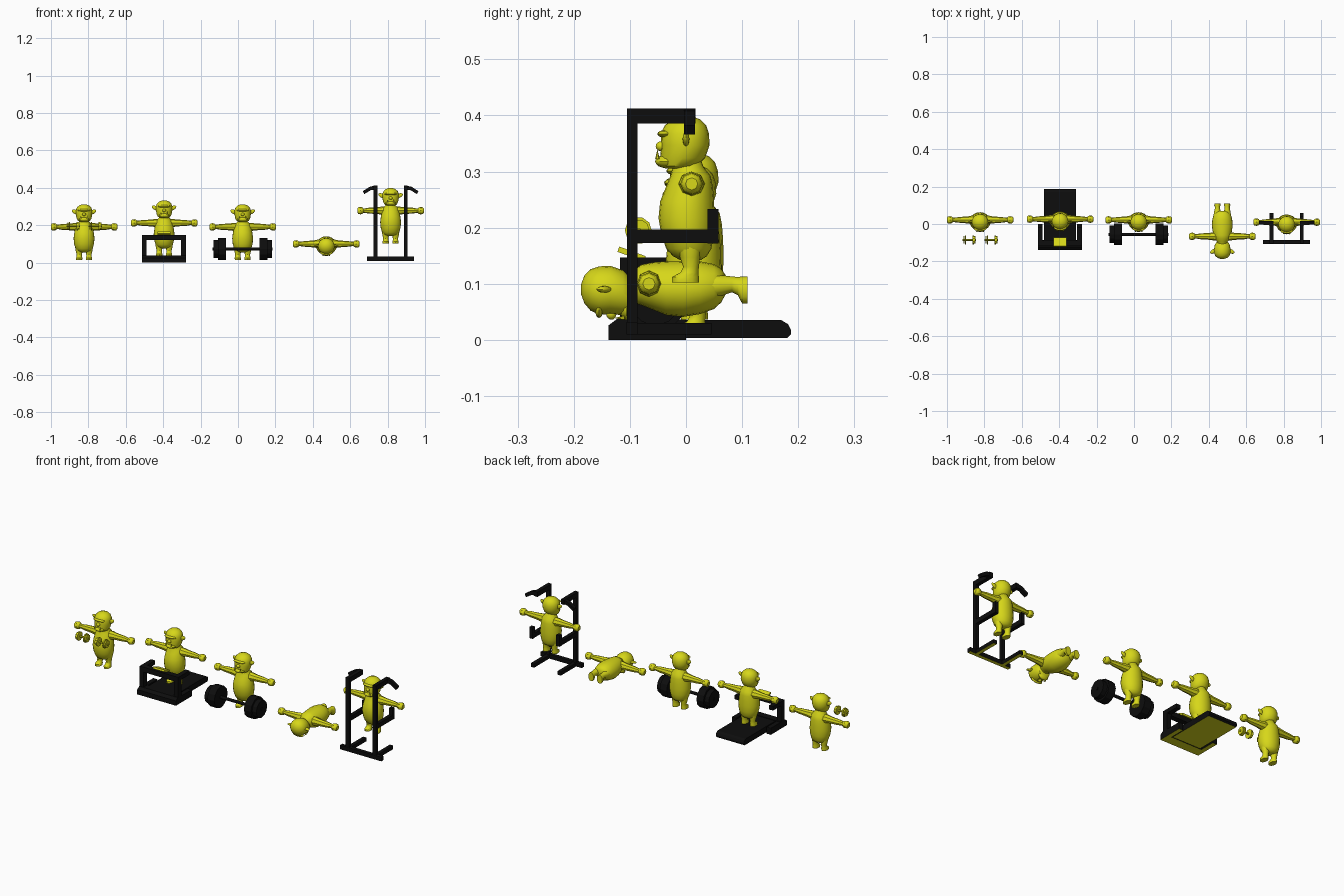
import bpy, bmesh, math
from mathutils import Matrix, Vector

if "Cube" in bpy.data.objects:
    bpy.data.objects.remove(bpy.data.objects["Cube"])


def material(name, rgb):
    m = bpy.data.materials.new(name)
    m.diffuse_color = (*rgb, 1)
    m.use_nodes = True
    m.node_tree.nodes["Principled BSDF"].inputs["Base Color"].default_value = m.diffuse_color
    return m


YELLOW = material("yellow", (0.68, 0.68, 0.01))
BLACK = material("black", (0.004, 0.004, 0.004))


def finish(bm, name, mats, smooth=False, yellow_below=False):
    bmesh.ops.recalc_face_normals(bm, faces=bm.faces)
    me = bpy.data.meshes.new(name)
    for f in bm.faces:
        f.smooth = smooth
        if yellow_below and f.normal.z < -0.9:
            f.material_index = 1
    bm.to_mesh(me)
    bm.free()
    for m in mats:
        me.materials.append(m)
    ob = bpy.data.objects.new(name, me)
    bpy.context.collection.objects.link(ob)
    return ob


def loft(bm, rings, n, place):
    """Skin elliptical rings (height, radius a, radius b, centre b) and cap the ends."""
    loops = []
    for h, a, b, c in rings:
        loops.append([bm.verts.new(place(a * math.cos(t), c + b * math.sin(t), h))
                      for t in (2 * math.pi * i / n for i in range(n))])
    for lo, hi in zip(loops, loops[1:]):
        for i in range(n):
            j = (i + 1) % n
            bm.faces.new((lo[i], lo[j], hi[j], hi[i]))
    bm.faces.new(loops[0][::-1])
    bm.faces.new(loops[-1])


def blob(bm, centre, radii, tilt=0):
    m = Matrix.Translation(centre) @ Matrix.Rotation(tilt, 4, 'Y') @ Matrix.Diagonal((*radii, 1))
    bmesh.ops.create_uvsphere(bm, u_segments=12, v_segments=8, radius=1, matrix=m)


def box(name, lo, hi, mat=BLACK, yellow_below=False, tilt=0):
    lo, hi = Vector(lo), Vector(hi)
    bm = bmesh.new()
    m = Matrix.Translation((lo + hi) / 2) @ Matrix.Rotation(tilt, 4, 'X') @ Matrix.Diagonal((*(hi - lo), 1))
    bmesh.ops.create_cube(bm, size=1, matrix=m)
    return finish(bm, name, (mat, YELLOW), yellow_below=yellow_below)


def prism(name, outline, axis, lo, hi, yellow_below=False):
    """Extrude a 2D outline along x ('X', outline is y,z) or y ('Y', outline is x,z)."""
    bm = bmesh.new()
    at = (lambda p, d: (d, p[0], p[1])) if axis == 'X' else (lambda p, d: (p[0], d, p[1]))
    f = bm.faces.new([bm.verts.new(at(p, lo)) for p in outline])
    new = bmesh.ops.extrude_face_region(bm, geom=[f])['geom']
    bmesh.ops.translate(bm, vec=at((0, 0), hi - lo), verts=[v for v in new if isinstance(v, bmesh.types.BMVert)])
    return finish(bm, name, (BLACK, YELLOW), yellow_below=yellow_below)


def weight(name, centre, stacks, n, mat):
    """Bar with discs on both ends; stacks hold (inner x, outer x, radius)."""
    bm = bmesh.new()
    turn = Matrix.Rotation(math.pi / 2, 4, 'Y')
    for a, b, r in stacks:
        for s in ((1, -1) if a >= 0 else (0,)):
            m = Matrix.Translation(Vector(centre) + Vector((s * (a + b) / 2, 0, 0))) @ turn
            bmesh.ops.create_cone(bm, cap_ends=True, segments=n, radius1=r, radius2=r, depth=b - a, matrix=m)
    return finish(bm, name, (mat,))


# ---- figure, feet at the origin, arms spread ----
bm = bmesh.new()
upright = lambda a, b, h: (a, b, h)
# torso and neck
loft(bm, [(.040, .018, .018, .008), (.047, .036, .030, .007), (.06, .046, .040, .005),
          (.085, .053, .047, .003), (.115, .056, .050, .001), (.145, .052, .048, .002),
          (.17, .047, .042, .006), (.19, .041, .036, .008), (.205, .027, .028, .004),
          (.22, .024, .026, .0)], 20, upright)
# head
loft(bm, [(.203, .018, .018, -.018), (.208, .032, .032, -.012), (.222, .040, .040, -.006),
          (.245, .044, .043, -.001), (.265, .044, .043, -.002), (.28, .038, .037, -.001),
          (.291, .026, .025, .0), (.297, .009, .009, .0)], 20, upright)
blob(bm, (0, -.034, .216), (.029, .021, .012))        # jaw
blob(bm, (0, -.037, .265), (.034, .014, .007))        # brow
blob(bm, (0, -.044, .243), (.010, .010, .009))        # nose
for s in (1, -1):
    blob(bm, (s * .047, .0, .256), (.020, .006, .011), -s * .5)     # ear
    bmesh.ops.create_cone(bm, cap_ends=True, segments=6, radius1=.004, radius2=.0005, depth=.016,
                          matrix=Matrix.Translation((s * .017, -.051, .228)))  # tusk
    # arm with fist
    side = lambda a, b, h, s=s: (s * h, .010 + b, .176 + a)
    loft(bm, [(.025, .022, .024, 0), (.045, .022, .023, 0), (.065, .019, .019, 0), (.09, .017, .017, 0),
              (.115, .016, .015, 0), (.138, .012, .012, 0), (.146, .012, .012, 0), (.150, .017, .017, 0),
              (.160, .020, .020, 0), (.172, .018, .018, 0), (.178, .011, .011, 0)], 8, side)
    # leg
    leg = lambda a, b, h, s=s: (s * .026 + a, b, h)
    loft(bm, [(.0, .016, .024, -.001), (.010, .017, .024, -.001), (.018, .014, .016, .006),
              (.028, .014, .014, .009), (.045, .018, .018, .007), (.065, .021, .022, .006),
              (.085, .022, .024, .004)], 12, leg)
first = finish(bm, "dumbbell_athlete", (YELLOW,), smooth=True)
first.data.set_sharp_from_angle(angle=math.radians(40))


def place_figure(name, loc, prone=False):
    ob = bpy.data.objects.new(name, first.data)
    bpy.context.collection.objects.link(ob)
    ob.location = loc
    ob.rotation_euler.x = math.pi / 2 if prone else 0


first.location = (-.823, .012, .015)
place_figure("treadmill_athlete", (-.395, .016, .036))
place_figure("barbell_athlete", (.025, .012, .015))
place_figure("push_up_athlete", (.472, .11, .09), True)
place_figure("pull_up_athlete", (.816, .0, .102))

# ---- dumbbells ----
for side, x in (("left", -.88), ("right", -.763)):
    weight(side + "_dumbbell", (x, -.085, .195),
           [(-.036, .036, .005), (.017, .024, .024), (.025, .032, .020)], 10, YELLOW)

# ---- barbell ----
weight("barbell", (.025, -.055, .073),
       [(-.16, .16, .008), (.09, .132, .058), (.132, .157, .047)], 12, BLACK)

# ---- treadmill ----
TX = -.396
prism("treadmill_deck", [(-.09, .003), (.18, .003), (.187, .01), (.187, .018), (.182, .028), (.170, .035), (-.09, .035)],
      'X', TX - .085, TX + .085, True)
prism("treadmill_front_base", [(-.138, 0), (-.085, 0), (-.085, .038), (-.122, .038), (-.138, .026)],
      'X', TX - .117, TX + .117, True)
for s, side in ((-1, "left"), (1, "right")):
    x0, x1 = sorted((TX + s * .117, TX + s * .092))
    box(side + "_treadmill_foot", (x0, -.09, 0), (x1, .0, .036), yellow_below=True)
    box(side + "_treadmill_post", (x0, -.118, .03), (x1, -.088, .147))
    box(side + "_treadmill_handrail", (x0, -.10, .125), (x1, -.02, .147))
box("treadmill_crossbar", (TX - .117, -.118, .120), (TX + .117, -.088, .147))
box("treadmill_console", (TX - .034, -.122, .148), (TX + .034, -.072, .158), YELLOW, tilt=-.35)

# ---- pull-up and dip rack ----
RX = .816
box("rack_base_bar", (RX - .125, -.106, .010), (RX + .125, -.086, .032), yellow_below=True)
for s, side in ((-1, "left"), (1, "right")):
    x0, x1 = RX + s * .081 - .010, RX + s * .081 + .010
    box(side + "_rack_foot", (x0, -.09, .010), (x1, .045, .030), yellow_below=True)
    box(side + "_rack_post", (x0, -.105, .012), (x1, -.086, .412))
    box(side + "_dip_arm", (x0, -.09, .173), (x1, .058, .197))
    box(side + "_dip_grip", (x0, .038, .172), (x1, .058, .233))
    box(side + "_top_arm", (x0, -.105, .386), (x1, .017, .412))
    # sloping pull-up handle
    c = RX + s * .081
    prism(side + "_pull_up_handle", [(c, .412), (c + s * .03, .406), (c + s * .068, .382), (c + s * .060, .366),
                                     (c + s * .026, .387), (c, .390)], 'Y', -.004, .016)
